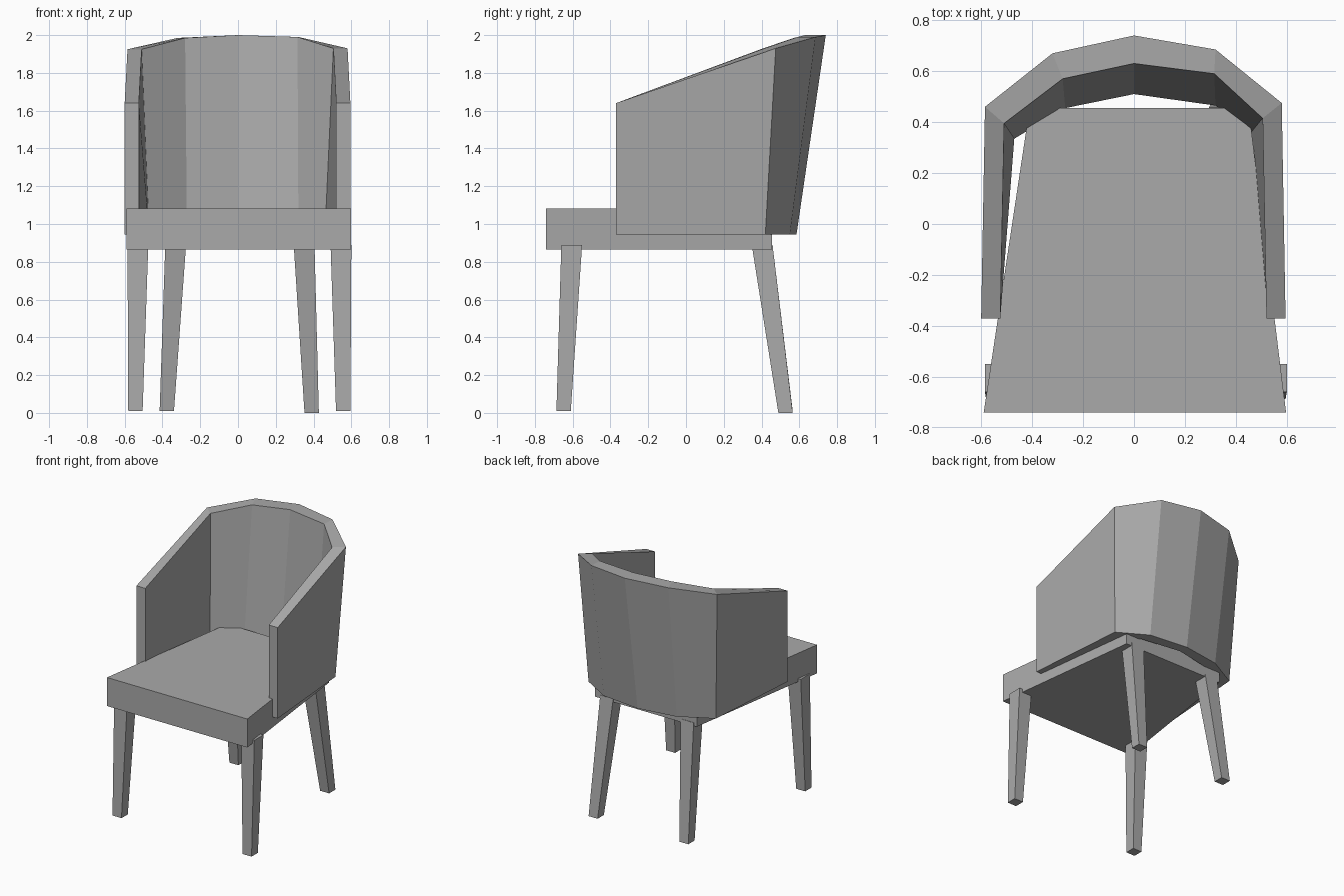
import bpy
import bmesh

default_cube = bpy.data.objects.get("Cube")
if default_cube:
    bpy.data.objects.remove(default_cube, do_unlink=True)

# One flat material for the whole chair
grey = bpy.data.materials.new("plain_grey")
grey.use_nodes = True
grey_colour = (0.4, 0.4, 0.4, 1.0)
grey.diffuse_color = grey_colour
shader = next(node for node in grey.node_tree.nodes if node.type == "BSDF_PRINCIPLED")
shader.inputs["Base Color"].default_value = grey_colour
shader.inputs["Roughness"].default_value = 0.8


def loft(name, sections, closed=False):
    """Skin matching cross-sections into one solid, capping open ends."""
    bm = bmesh.new()
    rings = [[bm.verts.new(point) for point in section] for section in sections]
    for ring, following in zip(rings, rings[1:]):
        count = len(ring)
        for i in range(count):
            j = (i + 1) % count
            bm.faces.new((ring[i], ring[j], following[j], following[i]))
    bm.faces.new(rings[0])
    bm.faces.new(rings[-1])
    bmesh.ops.recalc_face_normals(bm, faces=bm.faces)
    mesh = bpy.data.meshes.new(name)
    bm.to_mesh(mesh)
    bm.free()
    mesh.materials.append(grey)
    obj = bpy.data.objects.new(name, mesh)
    bpy.context.collection.objects.link(obj)
    return obj


def rectangle(x_min, x_max, y_min, y_max, z):
    return [(x_min, y_min, z), (x_max, y_min, z), (x_max, y_max, z), (x_min, y_max, z)]


# Seat: thick cushion that narrows toward the back
seat_outline = [(-0.59, -0.74), (0.597, -0.74), (0.45, 0.455), (-0.41, 0.455)]
loft("seat", [[(x, y, z) for x, y in seat_outline] for z in (0.865, 1.083)])

# Wraparound back: stations run from the right arm round to the left arm
stations = [
    # outer top, inner top, inner bottom, outer bottom, top height
    ((-0.60, -0.37), (-0.525, -0.37), (-0.525, -0.37), (-0.60, -0.37), 1.64),
    ((-0.585, 0.46), (-0.51, 0.395), (-0.47, 0.335), (-0.54, 0.41), 1.925),
    ((-0.32, 0.67), (-0.28, 0.57), (-0.27, 0.455), (-0.30, 0.54), 1.985),
    ((0, 0.74), (0, 0.63), (0, 0.51), (0, 0.585), 2.0),
    ((0.32, 0.685), (0.315, 0.59), (0.32, 0.465), (0.31, 0.55), 1.99),
    ((0.58, 0.475), (0.505, 0.415), (0.46, 0.36), (0.53, 0.42), 1.93),
    ((0.595, -0.37), (0.52, -0.37), (0.52, -0.37), (0.595, -0.37), 1.64),
]
shell_bottom = 0.945
sections = []
for outer_top, inner_top, inner_low, outer_low, height in stations:
    sections.append([
        (*outer_top, height),
        (*inner_top, height),
        (*inner_low, shell_bottom),
        (*outer_low, shell_bottom),
    ])
loft("backrest_and_arms", sections)


# Legs: square, tapered and splayed
def leg(name, top_centre, foot_centre, foot_z):
    levels = []
    for (x, y), half, z in ((foot_centre, 0.038, foot_z), (top_centre, 0.055, 0.89)):
        levels.append(rectangle(x - half, x + half, y - half, y + half, z))
    loft(name, levels)


leg("front_right_leg", (-0.53, -0.605), (-0.543, -0.648), 0.01)
leg("front_left_leg", (0.545, -0.605), (0.557, -0.648), 0.01)
leg("back_right_leg", (-0.33, 0.403), (-0.377, 0.527), 0.01)
leg("back_left_leg", (0.35, 0.403), (0.39, 0.527), 0.0)
